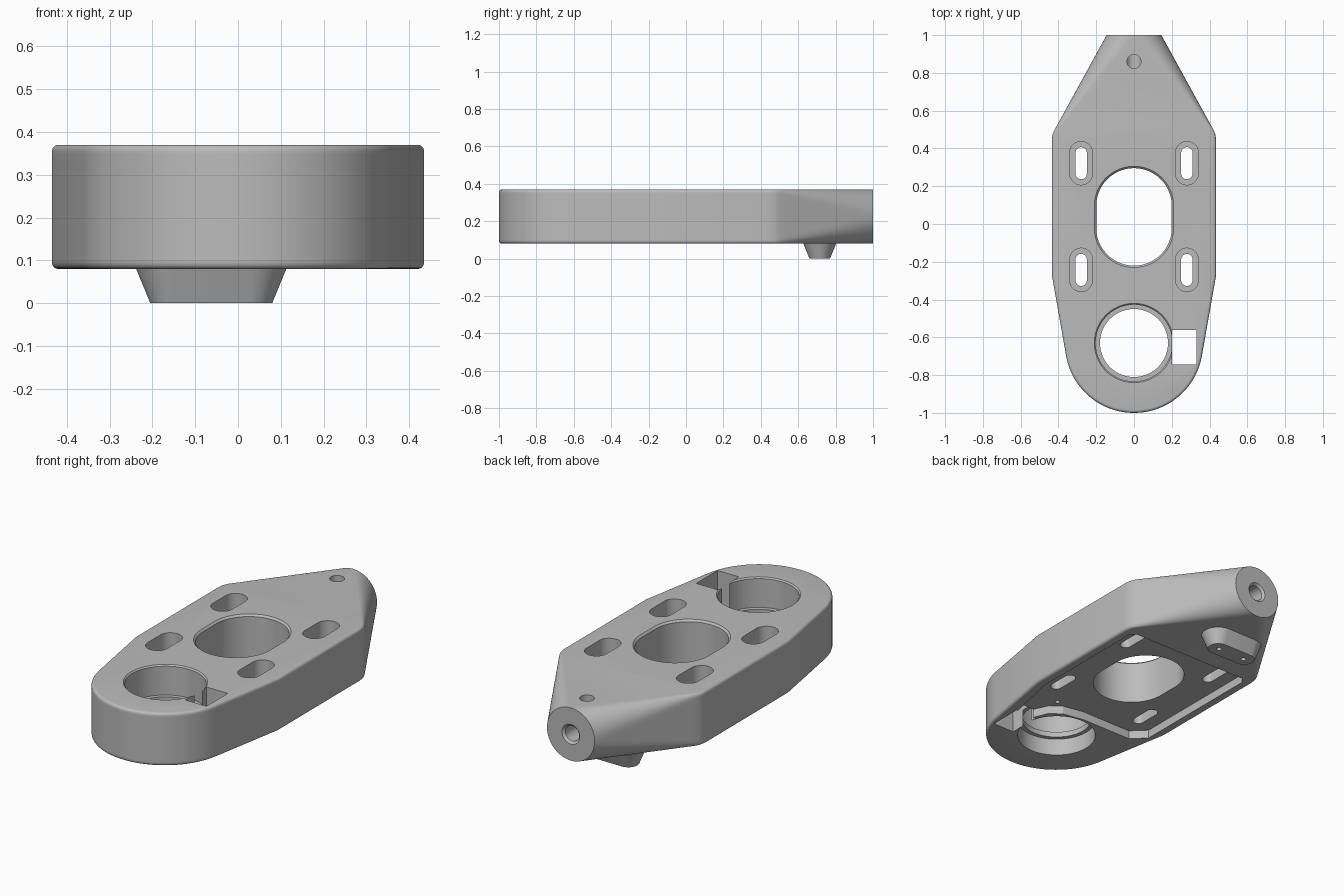
import bpy, bmesh, math
from mathutils import Matrix

if "Cube" in bpy.data.objects:
    bpy.data.objects.remove(bpy.data.objects["Cube"])

grey = bpy.data.materials.new("satin_grey")
grey.diffuse_color = (0.5, 0.5, 0.5, 1)
grey.use_nodes = True
grey.node_tree.nodes["Principled BSDF"].inputs["Base Color"].default_value = grey.diffuse_color


def loft(name, rings):
    """Closed solid through a list of rings with equal point counts."""
    bm = bmesh.new()
    vs = [[bm.verts.new(p) for p in r] for r in rings]
    n = len(rings[0])
    for a, b in zip(vs, vs[1:]):
        for i in range(n):
            j = (i + 1) % n
            bm.faces.new((a[i], a[j], b[j], b[i]))
    bm.faces.new(vs[0][::-1])
    bm.faces.new(vs[-1])
    bmesh.ops.remove_doubles(bm, verts=bm.verts, dist=1e-5)
    bmesh.ops.recalc_face_normals(bm, faces=bm.faces)
    me = bpy.data.meshes.new(name)
    bm.to_mesh(me)
    bm.free()
    me.materials.append(grey)
    ob = bpy.data.objects.new(name, me)
    bpy.context.collection.objects.link(ob)
    return ob


def prism(name, low, high, z0, z1):
    return loft(name, [[(x, y, z0) for x, y in low], [(x, y, z1) for x, y in high]])


def slot(cx, cy, r, dx=0.0, dy=0.0, n=64):
    """Circle stretched by dx / dy into a slot outline."""
    pts = []
    for i in range(n):
        a = 2 * math.pi * (i + 0.5) / n
        c, s = math.cos(a), math.sin(a)
        pts.append((cx + r * c + math.copysign(dx, c), cy + r * s + math.copysign(dy, s)))
    return pts


def cut(target, cutter):
    bpy.context.view_layer.objects.active = target
    m = target.modifiers.new("cut", 'BOOLEAN')
    m.operation, m.solver, m.object = 'DIFFERENCE', 'EXACT', cutter
    bpy.ops.object.modifier_apply(modifier=m.name)
    bpy.data.objects.remove(cutter)


def smooth(ob):
    bpy.ops.object.select_all(action='DESELECT')
    ob.select_set(True)
    bpy.context.view_layer.objects.active = ob
    bpy.ops.object.shade_smooth_by_angle(angle=math.radians(25))


# Body: half outline as (x, y, normal x, normal y, edge radius)
MID, H, R = 0.225, 0.145, 0.015
half = []
for i in range(15):                                  # tapering nose, round at its tip
    t = i / 14
    half.append((0.145 + 0.275 * t, 1 - 0.5 * t, 1, 0, H + (R - H) * t))
half += [(0.431, 0.475, 1, 0, R), (0.435, 0.44, 1, 0, R), (0.435, -0.27, 1, 0, R)]
for i in range(33):                                  # round front end
    a = math.radians(-11 - 79 * i / 32)
    c, s = math.cos(a), math.sin(a)
    half.append((0.365 * c, -0.635 + 0.365 * s, c, s, R))

rings = []
for k in range(-14, 15):
    dz = H * math.sin(math.pi / 2 * k / 14)
    right = []
    for x, y, nx, ny, r in half:
        d = max(0.0, abs(dz) - (H - r))
        inset = r - math.sqrt(max(0.0, r * r - d * d))
        right.append((max(0.0, x - nx * inset), y - ny * inset, MID + dz))
    left = [(-x, y, z) for x, y, z in reversed(right[:-1])]
    rings.append(right + left)
body = loft("body", rings)

# Underside pocket with a channel beside the bearing hole
pocket = [(0.36, 0.45), (0.385, 0.42), (0.385, -0.28), (0.32, -0.57), (0.32, -0.74),
          (0.212, -0.74), (0.22, -0.57), (0.18, -0.48), (0.12, -0.435), (0, -0.412),
          (-0.31, -0.412), (-0.385, -0.34), (-0.385, 0.42), (-0.36, 0.45)]
cut(body, prism("pocket_cutter", pocket, pocket, 0.0, 0.127))

# Central slot with chamfered rim
s = slot(0, 0.0375, 0.2, 0, 0.058)
cut(body, prism("centre_cutter", s, s, 0, 0.5))
cut(body, prism("centre_rim_cutter", slot(0, 0.0375, 0.19, 0, 0.058),
                slot(0, 0.0375, 0.22, 0, 0.058), 0.35, 0.38))

# Bearing hole with a thin lip between two counterbores
for r, z0, z1 in ((0.18, 0, 0.5), (0.203, 0.205, 0.5), (0.203, 0, 0.175)):
    c = slot(0, -0.63, r)
    cut(body, prism("bearing_cutter", c, c, z0, z1))
cut(body, prism("bearing_rim_cutter", slot(0, -0.63, 0.19), slot(0, -0.63, 0.22), 0.35, 0.38))

# Square window
w = [(0.2, -0.745), (0.33, -0.745), (0.33, -0.56), (0.2, -0.56)]
cut(body, prism("window_cutter", w, w, 0, 0.5))

# Four counterbored mounting slots
for x in (-0.28, 0.28):
    for y in (0.322, -0.243):
        for r, z0 in ((0.03, 0), (0.06, 0.22)):
            c = slot(x, y, r, 0, 0.055, 32)
            cut(body, prism("mount_cutter", c, c, z0, 0.5))

# Small holes: screw hole above the nose, blind hole in the pocket
c = slot(0, 0.86, 0.037, n=32)
cut(body, prism("screw_cutter", c, c, 0.225, 0.5))
c = slot(0.17, -0.42, 0.013, n=16)
cut(body, prism("blind_cutter", c, c, 0.05, 0.2))

# Bore in the nose tip, with countersink
turn = Matrix.Translation((0, 0, MID)) @ Matrix.Rotation(-math.pi / 2, 4, 'X')
for r0, r1, z0, z1 in ((0.042, 0.042, 0.62, 1.1), (0.03, 0.064, 0.976, 1.01)):
    bore = prism("bore_cutter", slot(0, 0, r0, n=32), slot(0, 0, r1, n=32), z0, z1)
    bore.data.transform(turn)
    cut(body, bore)
smooth(body)

# Tapered foot under the nose with two pin holes
FX, FY = -0.0625, 0.715
foot = prism("foot", slot(FX, FY, 0.055, 0.0875), slot(FX, FY, 0.09, 0.0875), 0, 0.085)
for dx in (-0.083, 0.083):
    c = slot(FX + dx, FY, 0.014, n=16)
    cut(foot, prism("pin_cutter", c, c, -0.05, 0.05))
smooth(foot)
